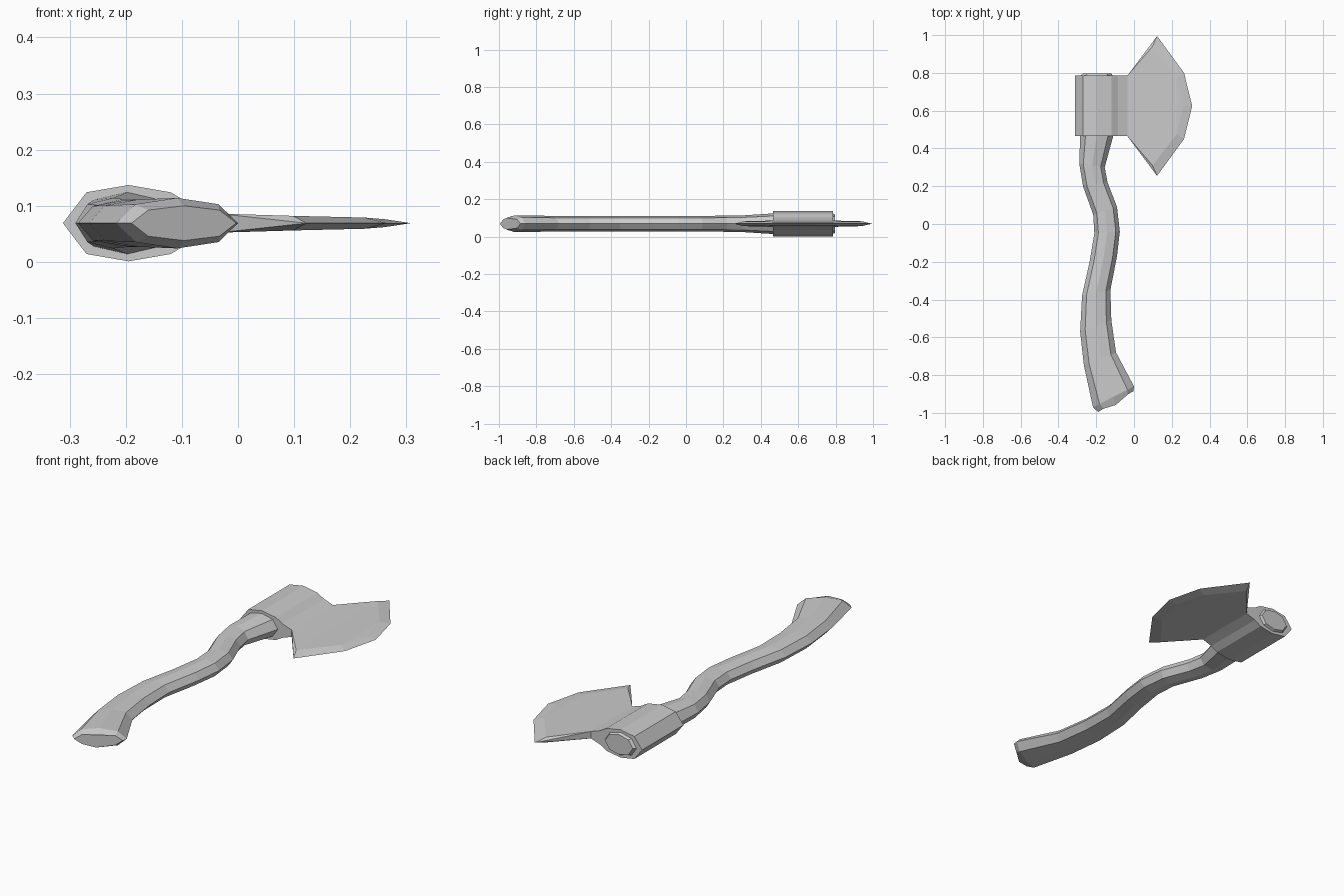
import bpy
import bmesh

if "Cube" in bpy.data.objects:
    bpy.data.objects.remove(bpy.data.objects["Cube"], do_unlink=True)

MID_Z = 0.069

grey = bpy.data.materials.new("plain grey")
grey.use_nodes = True
grey.diffuse_color = (0.6, 0.6, 0.6, 1)
grey.node_tree.nodes["Principled BSDF"].inputs["Base Color"].default_value = (0.6, 0.6, 0.6, 1)


def finish(bm, name):
    """Weld, fix normals and turn the bmesh into a flat shaded object."""
    bmesh.ops.remove_doubles(bm, verts=bm.verts, dist=0.0005)
    bmesh.ops.recalc_face_normals(bm, faces=bm.faces)
    mesh = bpy.data.meshes.new(name)
    bm.to_mesh(mesh)
    bm.free()
    mesh.materials.append(grey)
    obj = bpy.data.objects.new(name, mesh)
    obj.location.z = MID_Z
    bpy.context.collection.objects.link(obj)
    return obj


def add_face(bm, points):
    bm.faces.new([bm.verts.new(p) for p in points])


# Handle: eight-sided section lofted between left and right outlines
# each station: left x, left y, right x, right y, half height
stations = [
    (-0.27, 0.797, -0.12, 0.797, 0.049),
    (-0.285, 0.782, -0.11, 0.782, 0.056),
    (-0.285, 0.465, -0.11, 0.465, 0.055),
    (-0.29, 0.32, -0.155, 0.30, 0.045),
    (-0.27, 0.20, -0.14, 0.22, 0.043),
    (-0.216, 0.05, -0.09, 0.09, 0.042),
    (-0.21, -0.05, -0.075, -0.04, 0.042),
    (-0.235, -0.20, -0.09, -0.17, 0.041),
    (-0.275, -0.38, -0.125, -0.35, 0.041),
    (-0.285, -0.57, -0.12, -0.51, 0.041),
    (-0.265, -0.75, -0.095, -0.68, 0.042),
    (-0.217, -0.97, 0.0, -0.86, 0.045),
    (-0.19, -0.995, -0.003, -0.885, 0.031),
]
section = [(0, 0), (0.16, 0.75), (0.5, 1), (0.84, 0.75),
           (1, 0), (0.84, -0.75), (0.5, -1), (0.16, -0.75)]

bm = bmesh.new()
rings = []
for lx, ly, rx, ry, h in stations:
    rings.append([bm.verts.new((lx + (rx - lx) * t, ly + (ry - ly) * t, h * k))
                  for t, k in section])
for v in rings[-1]:                       # gently bowed butt
    if abs(v.co.x + 0.0965) < 0.02:
        v.co.y -= 0.018
for a, b in zip(rings, rings[1:]):
    for i in range(8):
        j = (i + 1) % 8
        bm.faces.new((a[i], a[j], b[j], b[i]))
bm.faces.new(rings[0])
bm.faces.new(rings[-1])
finish(bm, "handle")

# Axe head: straight socket along the handle, then a bevelled blade
LOW, HIGH = 0.465, 0.785
CENTRE = (LOW + HIGH) / 2
socket = [(-0.312, 0), (-0.27, 0.055), (-0.195, 0.068), (-0.12, 0.055),
          (-0.085, 0.034), (-0.035, 0.017)]
root_x, root_h = socket[-1]
# lower half of the cutting outline and of the bevel line: x, y, half height
edge = [(0.122, 0.255, 0), (0.265, 0.45, 0), (0.308, CENTRE, 0)]
bevel = [(0.098, 0.31, 0.013), (0.225, 0.475, 0.010), (0.262, CENTRE, 0.007)]

bm = bmesh.new()
for (x0, h0), (x1, h1) in zip(socket, socket[1:]):
    for s in (1, -1):
        add_face(bm, [(x0, LOW, s * h0), (x1, LOW, s * h1),
                      (x1, HIGH, s * h1), (x0, HIGH, s * h0)])
    for y in (LOW, HIGH):
        corners = [(x0, y, h0), (x1, y, h1), (x1, y, -h1)]
        if h0:
            corners.append((x0, y, -h0))
        add_face(bm, corners)


def flip(p, side, s):
    """Mirror a point across the blade centre and the flat plane."""
    return (p[0], CENTRE + side * (p[1] - CENTRE), p[2] * s)


root = (root_x, LOW, root_h)
for s in (1, -1):
    # broad cheek, strip by strip towards the cutting edge
    chain = [root] + bevel
    for p, q in zip(chain, chain[1:]):
        cheek = [flip(p, 1, s), flip(q, 1, s), flip(q, -1, s), flip(p, -1, s)]
        if q is bevel[-1]:
            cheek.pop(2)
        add_face(bm, cheek)
    # bevel on both halves
    for side in (1, -1):
        add_face(bm, [flip(p, side, s) for p in (root, edge[0], bevel[0])])
        for i in range(2):
            add_face(bm, [flip(p, side, s)
                          for p in (edge[i], edge[i + 1], bevel[i + 1], bevel[i])])
# thin shoulders between socket and blade tips
for side in (1, -1):
    add_face(bm, [flip(root, side, 1), flip(edge[0], side, 1), flip(root, side, -1)])
finish(bm, "axe_head")
